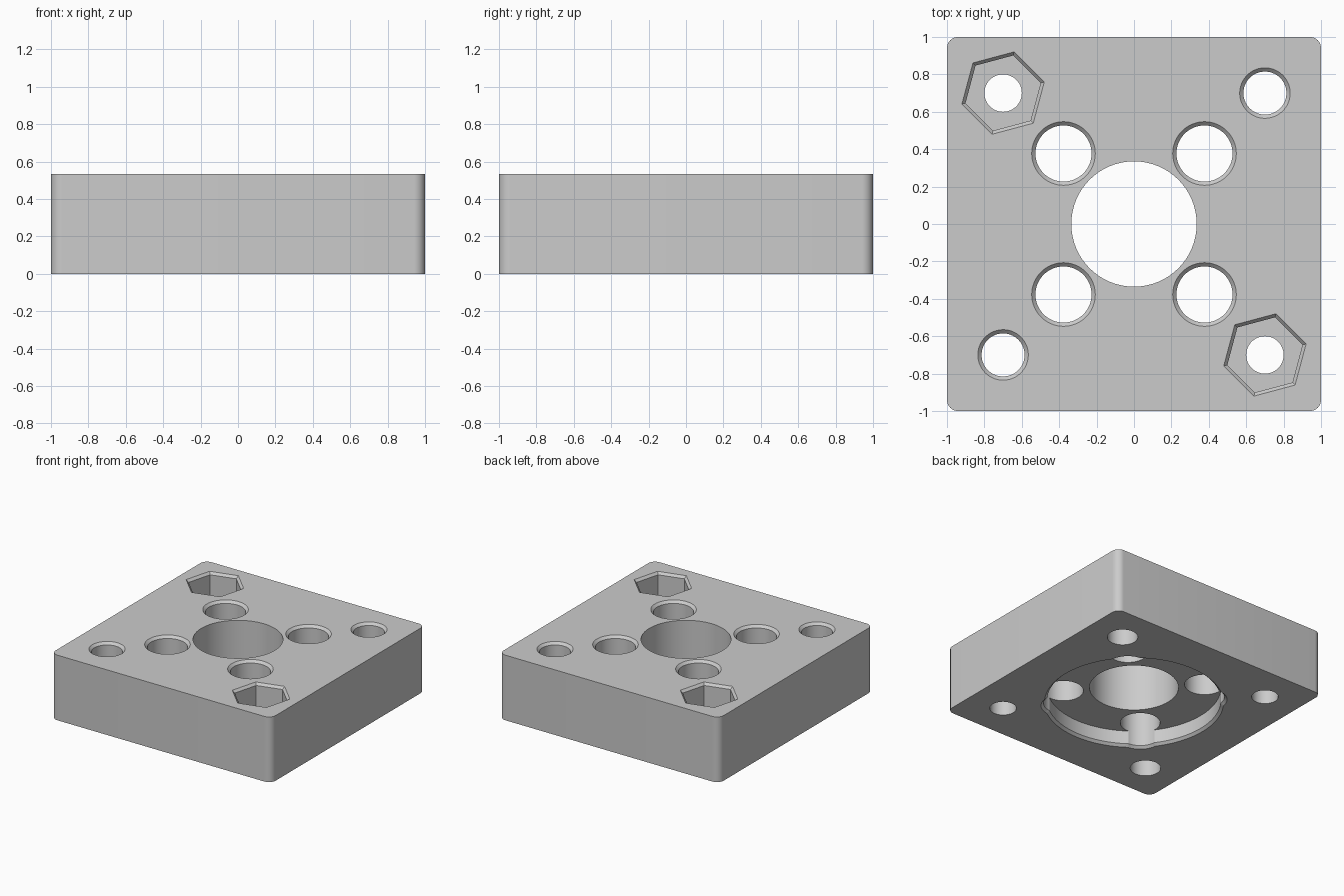
import bpy
import bmesh
from math import cos, sin, pi, radians

HEIGHT = 0.535
CORNER = 0.06      # radius of the upright corners
OVER = 0.05        # how far cutters reach past the plate
LIP = 0.02         # chamfer size

cube = bpy.data.objects.get("Cube")
if cube:
    bpy.data.objects.remove(cube, do_unlink=True)

grey = bpy.data.materials.new("plain_grey")
grey.use_nodes = True
colour = (0.6, 0.6, 0.6, 1)
grey.diffuse_color = colour
grey.node_tree.nodes["Principled BSDF"].inputs["Base Color"].default_value = colour


def stack(name, rings):
    """Closed solid skinned through rings of equal length, lowest ring first."""
    bm = bmesh.new()
    loops = [[bm.verts.new(p) for p in ring] for ring in rings]
    n = len(loops[0])
    for low, high in zip(loops, loops[1:]):
        for i in range(n):
            j = (i + 1) % n
            bm.faces.new((low[i], low[j], high[j], high[i]))
    bm.faces.new(loops[0][::-1])
    bm.faces.new(loops[-1])
    bmesh.ops.recalc_face_normals(bm, faces=bm.faces)
    mesh = bpy.data.meshes.new(name)
    bm.to_mesh(mesh)
    bm.free()
    mesh.materials.append(grey)
    obj = bpy.data.objects.new(name, mesh)
    bpy.context.collection.objects.link(obj)
    return obj


def polygon(x, y, z, radius, sides, turn):
    return [(x + radius * cos(turn + 2 * pi * i / sides),
             y + radius * sin(turn + 2 * pi * i / sides), z) for i in range(sides)]


# Square plate with rounded upright corners
def outline(z):
    c = 1 - CORNER
    centres = [(c, c), (-c, c), (-c, -c), (c, -c)]
    return [(x + CORNER * cos(a), y + CORNER * sin(a), z)
            for k, (x, y) in enumerate(centres)
            for a in [(k + s / 8) * pi / 2 for s in range(9)]]


plate = stack("mounting_plate", [outline(0), outline(HEIGHT)])


def cut(x, y, profile, sides=72, turn=0.0):
    """Remove a turned or prismatic solid given as (radius, z) pairs."""
    tool = stack("cutter", [polygon(x, y, z, r, sides, turn) for r, z in profile])
    tool.hide_render = True
    mod = plate.modifiers.new("cut", "BOOLEAN")
    mod.operation = "DIFFERENCE"
    mod.solver = "EXACT"
    mod.object = tool
    bpy.context.view_layer.objects.active = plate
    bpy.ops.object.modifier_apply(modifier=mod.name)
    bpy.data.objects.remove(tool, do_unlink=True)


def top_lip(r):
    return [(r, HEIGHT - LIP), (r + LIP + OVER, HEIGHT + OVER)]


def bottom_lip(r):
    return [(r + LIP + OVER, -OVER), (r, LIP)]


# Central bore and the round recess underneath
cut(0, 0, [(0.335, -OVER), (0.335, HEIGHT + OVER)], 96)
cut(0, 0, bottom_lip(0.655) + [(0.655, 0.13)], 128)

# Four inner screw holes, chamfered at both ends
for sx in (-1, 1):
    for sy in (-1, 1):
        cut(sx * 0.377, sy * 0.377, [(r - 0.005, z) for r, z in bottom_lip(0.155) + top_lip(0.155)])

for s in (-1, 1):
    # Chamfered corner holes
    cut(s * 0.7, s * 0.7, [(0.115, -OVER)] + top_lip(0.115))
    # Corner holes with hexagonal nut pockets
    x, y = s * 0.7, -s * 0.7
    cut(x, y, [(0.1, -OVER), (0.1, HEIGHT + OVER)])
    cut(x, y, [(0.208, 0.25)] + top_lip(0.208), 6, radians(15))

# Smooth bores with crisp edges
bpy.ops.object.select_all(action="DESELECT")
plate.select_set(True)
bpy.context.view_layer.objects.active = plate
bpy.ops.object.shade_smooth_by_angle(angle=radians(30))
